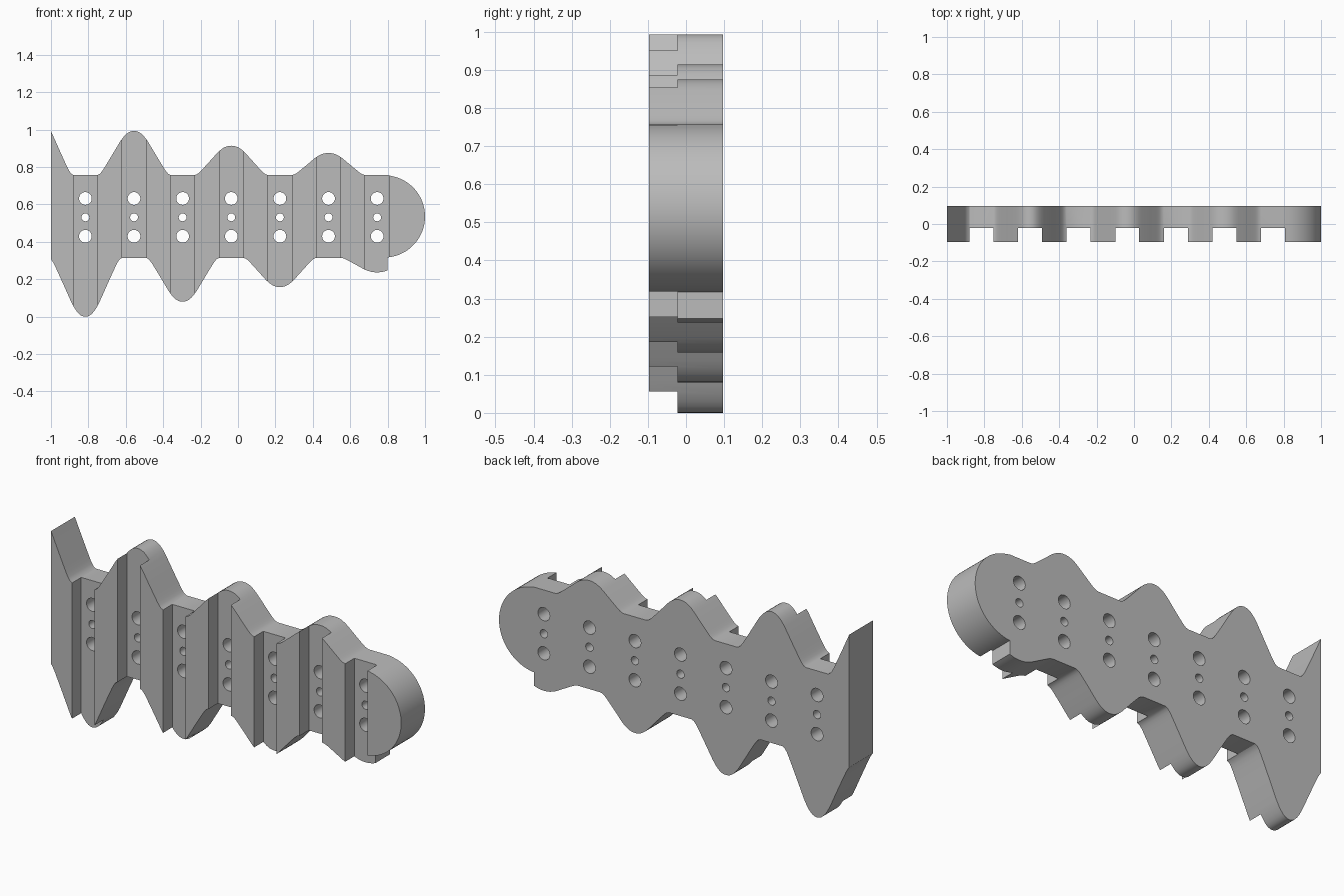
import bpy, bmesh, math
from mathutils import Matrix, Vector

if "Cube" in bpy.data.objects:
    bpy.data.objects.remove(bpy.data.objects["Cube"], do_unlink=True)

FRONT, STEP, BACK = -0.097, -0.022, 0.097    # depth of ribs, groove floor, back
TOP, BOTTOM, MID = 0.757, 0.315, 0.536       # straight edges and centre height
STATIONS = [-0.816 + 0.26 * i for i in range(7)]
LEFT_END, STEP_X, NOSE_X, NOSE_R = -1.0, 0.80, 0.78, 0.22

# Half of one wave: distance from crest, share of its height
WAVE = [(0, 1), (0.012, 0.995), (0.024, 0.978), (0.036, 0.948), (0.048, 0.902),
        (0.06, 0.845), (0.075, 0.755), (0.12, 0.435), (0.14, 0.295),
        (0.153, 0.205), (0.164, 0.13), (0.174, 0.07), (0.184, 0.025), (0.196, 0)]


def wave(centre, base, height):
    left = [(centre - d, base + height * s) for d, s in reversed(WAVE)]
    right = [(centre + d, base + height * s) for d, s in WAVE[1:]]
    return left + right


def clip(points, lo, hi):
    """Keep the part of a left-to-right line between lo and hi."""
    out = []
    for (x0, z0), (x1, z1) in zip(points, points[1:]):
        a, b = max(x0, lo), min(x1, hi)
        if a < b - 1e-6:
            for x in (a, b):
                p = (x, z0 + (z1 - z0) * (x - x0) / (x1 - x0))
                if not out or abs(out[-1][0] - x) > 1e-6:
                    out.append(p)
    return out


def new_object(name, bm):
    bmesh.ops.recalc_face_normals(bm, faces=bm.faces)
    mesh = bpy.data.meshes.new(name)
    bm.to_mesh(mesh)
    bm.free()
    obj = bpy.data.objects.new(name, mesh)
    bpy.context.collection.objects.link(obj)
    return obj


# Outline: waves along the top, round nose, waves along the bottom
upper = []
for x, h in zip([STATIONS[0] - 0.26] + STATIONS[1::2], (0.315, 0.236, 0.157, 0.118)):
    upper += wave(x, TOP, h)
upper = clip(upper + [(STEP_X, TOP)], LEFT_END, STEP_X)
lower = []
for x, h in zip(STATIONS[0::2], (-0.315, -0.235, -0.157, -0.078)):
    lower += wave(x, BOTTOM, h)
lower = clip(lower, LEFT_END, STEP_X)
start = math.acos((STEP_X - NOSE_X) / NOSE_R)
nose = [(NOSE_X + NOSE_R * math.cos(a), MID + NOSE_R * math.sin(a))
        for a in (start * (1 - i / 20) for i in range(1, 41))]

# Plate body
bm = bmesh.new()
face = bm.faces.new([bm.verts.new((x, FRONT, z)) for x, z in upper + nose + lower[::-1]])
ext = bmesh.ops.extrude_face_region(bm, geom=[face])
bmesh.ops.translate(bm, vec=(0, BACK - FRONT, 0),
                    verts=[v for v in ext["geom"] if isinstance(v, bmesh.types.BMVert)])
plate = new_object("ribbed_wavy_plate", bm)

# Cutter for the vertical grooves
bm = bmesh.new()
for x in STATIONS:
    size = Vector((0.128, 0.2, 2))
    bmesh.ops.create_cube(bm, size=1, matrix=Matrix.Translation((x, STEP - 0.1, MID))
                          @ Matrix.Diagonal(size).to_4x4())
groove_cutter = new_object("groove_cutter", bm)

# Cutter for the three holes at each groove
bm = bmesh.new()
for x in STATIONS:
    for z, r in ((0.632, 0.034), (0.531, 0.021), (0.43, 0.034)):
        bmesh.ops.create_cone(bm, cap_ends=True, segments=32, radius1=r, radius2=r, depth=0.5,
                              matrix=Matrix.Translation((x, 0, z)) @ Matrix.Rotation(math.pi / 2, 4, "X"))
hole_cutter = new_object("hole_cutter", bm)

for cutter in (groove_cutter, hole_cutter):
    cutter.hide_render = True
    mod = plate.modifiers.new(cutter.name, "BOOLEAN")
    mod.operation, mod.solver, mod.object = "DIFFERENCE", "EXACT", cutter

# Apply the cuts and drop the cutters
bpy.context.view_layer.update()
cut_mesh = bpy.data.meshes.new_from_object(plate.evaluated_get(bpy.context.evaluated_depsgraph_get()))
plate.modifiers.clear()
plate.data = cut_mesh
for cutter in (groove_cutter, hole_cutter):
    bpy.data.objects.remove(cutter, do_unlink=True)

# Single grey finish
grey = bpy.data.materials.new("mid_grey")
grey.use_nodes = True
colour = (0.5, 0.5, 0.5, 1)
grey.diffuse_color = colour
grey.node_tree.nodes["Principled BSDF"].inputs["Base Color"].default_value = colour
plate.data.materials.clear()
plate.data.materials.append(grey)

bpy.ops.object.select_all(action="DESELECT")
plate.select_set(True)
bpy.context.view_layer.objects.active = plate
bpy.ops.object.shade_smooth_by_angle(angle=math.radians(30))
